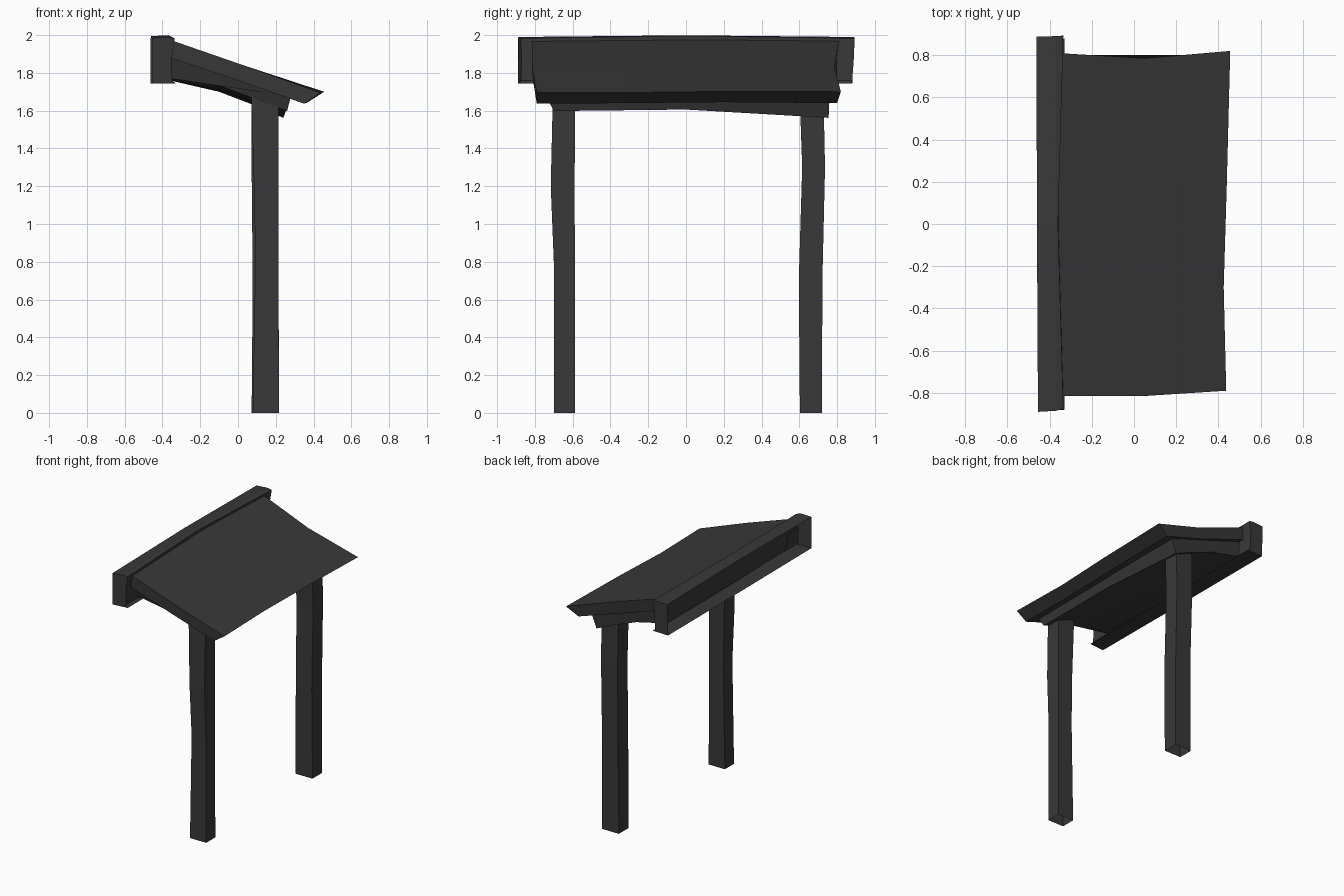
import bpy, bmesh

if "Cube" in bpy.data.objects:
    bpy.data.objects.remove(bpy.data.objects["Cube"])

mat = bpy.data.materials.new("dark_wood")
mat.diffuse_color = (0.04, 0.04, 0.04, 1)
mat.use_nodes = True
mat.node_tree.nodes["Principled BSDF"].inputs["Base Color"].default_value = mat.diffuse_color


def loft(name, rings, cap_start=True, cap_end=True, skip=()):
    """Join equal-length rings of points into a flat-shaded skin."""
    bm = bmesh.new()
    vs = [[bm.verts.new(p) for p in r] for r in rings]
    n = len(vs[0])
    for a, b in zip(vs, vs[1:]):
        for i in range(n):
            if i not in skip:
                j = (i + 1) % n
                bm.faces.new((a[i], a[j], b[j], b[i]))
    if cap_start:
        bm.faces.new(vs[0])
    if cap_end:
        bm.faces.new(vs[-1])
    bmesh.ops.recalc_face_normals(bm, faces=bm.faces)
    me = bpy.data.meshes.new(name)
    bm.to_mesh(me)
    bm.free()
    me.materials.append(mat)
    ob = bpy.data.objects.new(name, me)
    bpy.context.collection.objects.link(ob)
    return ob


def ring(profile, ys, offsets=None):
    """Place an (x, z) profile at per-point y values with small (dx, dz) warps."""
    offsets = offsets or [(0, 0)] * len(profile)
    return [(x + dx, y, z + dz) for (x, z), y, (dx, dz) in zip(profile, ys, offsets)]


# sloping roof board with slightly hewn edges
roof = [(-.36, 1.975), (.05, 1.833), (.44, 1.70), (.35, 1.64), (.0, 1.76), (-.36, 1.88)]
loft("roof_board", [
    ring(roof, [-.815, -.815, -.79, -.79, -.81, -.815],
         [(0, 0), (0, 0), (-.003, -.005), (0, -.003), (0, 0), (0, 0)]),
    ring(roof, [-.3] * 6, [(0, 0), (0, 0), (-.015, -.004), (-.005, 0), (0, 0), (0, 0)]),
    ring(roof, [.2] * 6, [(0, 0), (0, 0), (0, .002), (0, .005), (0, 0), (0, 0)]),
    ring(roof, [.81, .785, .82, .80, .775, .80],
         [(0, 0), (0, 0), (.016, 0), (.012, 0), (0, 0), (0, 0)]),
])

# thick support board under the roof
under = [(-.36, 1.90), (.28, 1.675), (.24, 1.60), (.07, 1.65), (-.1, 1.71), (-.36, 1.76)]
loft("roof_support", [
    ring(under, [-.74, -.74, -.70, -.71, -.71, -.72],
         [(0, 0), (0, 0), (.02, -.002), (0, .02), (0, .022), (0, .01)]),
    ring(under, [0] * 6, [(0, 0), (0, 0), (.01, .006), (0, 0), (0, 0), (0, 0)]),
    ring(under, [.76, .76, .755, .75, .75, .75],
         [(0, 0), (0, 0), (0, -.038), (0, -.015), (0, -.01), (0, 0)]),
])

# ridge beam, an open channel on its outer side
beam = [(-.455, 1.985), (-.37, 1.99), (-.335, 1.983), (-.352, 1.87), (-.35, 1.76), (-.33, 1.745), (-.455, 1.743)]
loft("ridge_beam", [
    ring(beam, [-.89, -.885, -.875, -.87, -.875, -.88, -.89]),
    ring(beam, [0] * 7, [(-.005, .01), (0, .009), (-.025, .013), (0, 0), (0, 0), (0, 0), (-.005, 0)]),
    ring(beam, [.888, .89, .893, .888, .88, .88, .88],
         [(-.007, 0), (0, 0), (0, 0), (0, 0), (0, 0), (0, 0), (-.007, 0)]),
], skip=(6,))


# two posts: rings of (z, x0, x1, y0, y1), open underneath
def post(name, sections):
    loft(name, [[(a, c, z), (b, c, z), (b, d, z), (a, d, z)] for z, a, b, c, d in sections],
         cap_start=False)


post("front_post", [(0, .078, .217, -.70, -.588), (.8, .092, .214, -.70, -.588),
                    (1.2, .085, .214, -.716, -.59), (1.68, .07, .215, -.705, -.586)])
post("back_post", [(0, .072, .217, .603, .72), (.7, .078, .215, .597, .722),
                   (1.3, .072, .214, .615, .736), (1.68, .07, .215, .602, .728)])
